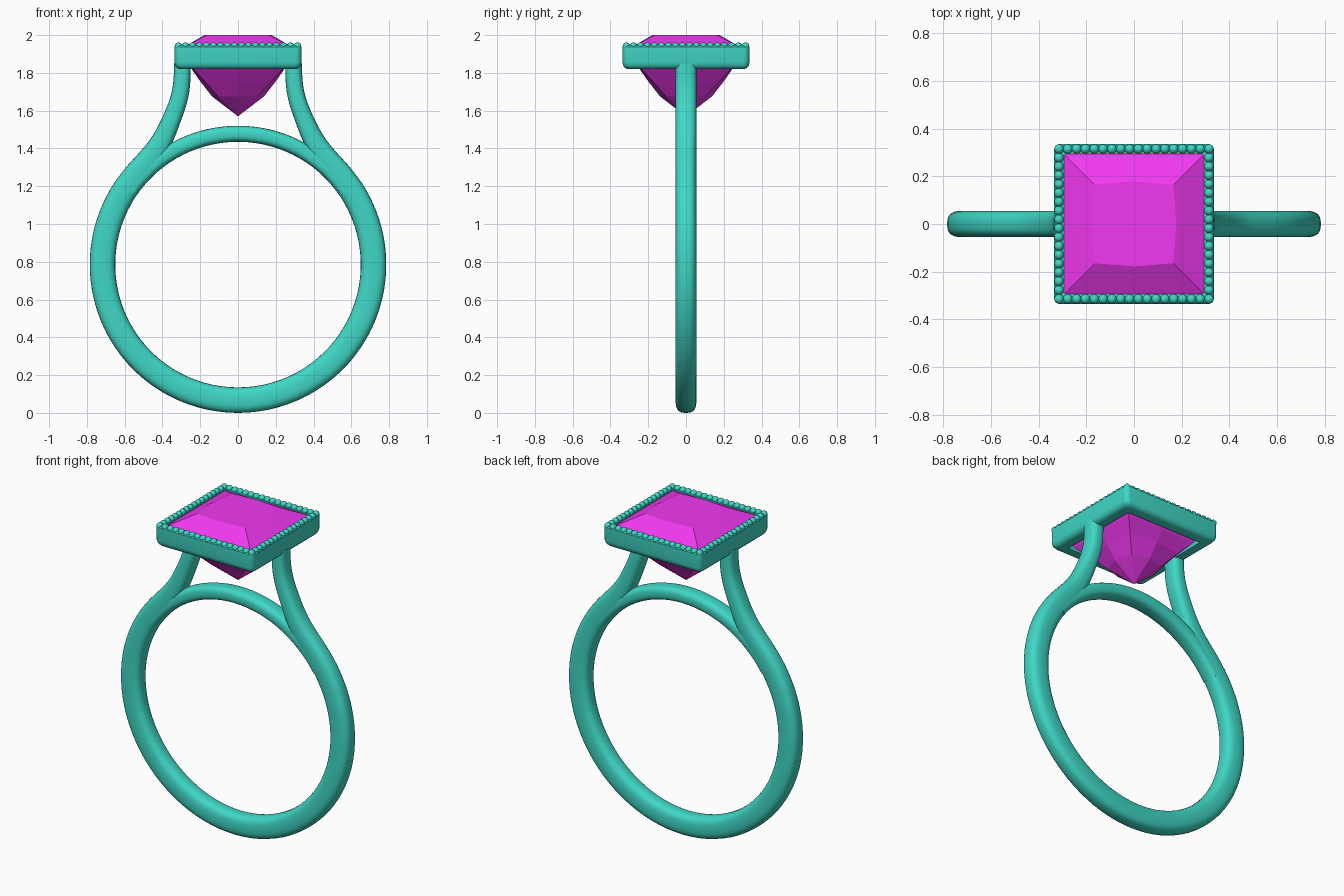
import bpy, bmesh, math
from mathutils import Vector

if "Cube" in bpy.data.objects:
    bpy.data.objects.remove(bpy.data.objects["Cube"])


def material(name, color):
    m = bpy.data.materials.new(name)
    m.diffuse_color = color
    m.use_nodes = True
    m.node_tree.nodes["Principled BSDF"].inputs["Base Color"].default_value = m.diffuse_color
    return m


METAL = material("metal", (0.05, 0.68, 0.56, 1))
GEM = material("gem", (0.88, 0.04, 0.88, 1))
CZ = 0.785  # centre height of the band


def finish(name, bm, mat, smooth=True):
    bmesh.ops.recalc_face_normals(bm, faces=bm.faces)
    me = bpy.data.meshes.new(name)
    bm.to_mesh(me)
    bm.free()
    ob = bpy.data.objects.new(name, me)
    bpy.context.collection.objects.link(ob)
    me.materials.append(mat)
    if smooth:
        bpy.ops.object.select_all(action='DESELECT')
        ob.select_set(True)
        bpy.context.view_layer.objects.active = ob
        bpy.ops.object.shade_smooth_by_angle(angle=math.radians(40))
    return ob


def bridge(bm, rings, loop=False):
    n = len(rings[0])
    pairs = list(zip(rings, rings[1:])) + ([(rings[-1], rings[0])] if loop else [])
    for a, b in pairs:
        for i in range(n):
            j = (i + 1) % n
            bm.faces.new((a[i], a[j], b[j], b[i]))


def sweep(name, stations, half_y, n=28, power=2.8):
    """Loft a soft rounded section between outer and inner edge points in xz."""
    bm = bmesh.new()
    rings = []
    for (ox, oz), (ix, iz) in stations:
        ring = []
        for k in range(n):
            t = 2 * math.pi * k / n
            c, s = math.cos(t), math.sin(t)
            u = math.copysign(abs(c) ** (2 / power), c)
            v = math.copysign(abs(s) ** (2 / power), s)
            f = (1 + u) / 2
            ring.append(bm.verts.new((ix + (ox - ix) * f, v * half_y, iz + (oz - iz) * f)))
        rings.append(ring)
    bridge(bm, rings)
    bm.faces.new(rings[0])
    bm.faces.new(rings[-1])
    return finish(name, bm, METAL)


def on_circle(r, deg):
    a = math.radians(deg)
    return (r * math.cos(a), CZ + r * math.sin(a))


def spline(pts, steps=6):
    """Catmull-Rom through the inner points of the list."""
    out = []
    for i in range(1, len(pts) - 2):
        p0, p1, p2, p3 = (Vector(p) for p in pts[i - 1:i + 3])
        for k in range(steps):
            t = k / steps
            out.append(tuple(0.5 * (2 * p1 + (p2 - p0) * t + (2 * p0 - 5 * p1 + 4 * p2 - p3) * t * t
                                    + (3 * p1 - p0 - 3 * p2 + p3) * t ** 3)))
    return out + [tuple(pts[-2])]


# Band that flares up into the two shoulders
lower = [(on_circle(0.785, a), on_circle(0.65, a)) for a in range(-90, 30, 4)]
outer = [on_circle(0.785, 20), on_circle(0.785, 30), on_circle(0.785, 40), (0.466, 1.447),
         (0.385, 1.60), (0.347, 1.72), (0.338, 1.85), (0.338, 1.95)]
inner = [on_circle(0.65, 20), on_circle(0.65, 30), on_circle(0.653, 40), (0.382, 1.36),
         (0.297, 1.56), (0.258, 1.70), (0.250, 1.85), (0.250, 1.95)]
right = lower + list(zip(spline(outer), spline(inner)))
left = [((-o[0], o[1]), (-i[0], i[1])) for o, i in right[:0:-1]]
sweep("band", left + right, 0.055)

# Thin arch closing the finger hole under the stone
sweep("inner_arch", [(on_circle(0.735, a), on_circle(0.65, a)) for a in range(34, 147, 2)], 0.053)

# Square bezel: profile of (half size, height) swept round a soft square
bm = bmesh.new()
rings = []
for h, z in [(0.293, 1.94), (0.330, 1.945), (0.336, 1.938), (0.336, 1.855), (0.332, 1.838),
             (0.322, 1.825), (0.305, 1.82), (0.262, 1.82), (0.262, 1.84), (0.293, 1.90)]:
    r = 0.03 if h > 0.3 else 0.005
    ring = []
    for q in range(4):
        for k in range(6):
            a = math.radians(90 * q + 18 * k)
            sx, sy = ((1, 1), (-1, 1), (-1, -1), (1, -1))[q]
            ring.append(bm.verts.new((sx * (h - r) + r * math.cos(a),
                                      sy * (h - r) + r * math.sin(a), z)))
    rings.append(ring)
bridge(bm, rings, loop=True)
finish("bezel", bm, METAL)

# Beaded edge along the top of the bezel
bm = bmesh.new()
N, E = 17, 0.315
for q in range(4):
    a = q * math.pi / 2
    for k in range(N):
        t = -E + 2 * E * k / N
        ps = Vector((t * math.cos(a) + E * math.sin(a), t * math.sin(a) - E * math.cos(a), 1.942))
        made = bmesh.ops.create_uvsphere(bm, u_segments=14, v_segments=8, radius=0.02)
        bmesh.ops.translate(bm, verts=made["verts"], vec=ps)
finish("bead_edge", bm, METAL)

# Faceted square stone: rings of (corner, side middle, height), then a point
bm = bmesh.new()
rings = []
for c, m, z in [(0.165, 0.178, 2.0), (0.297, 0.297, 1.932), (0.297, 0.297, 1.915),
                (0.236, 0.245, 1.82), (0.175, 0.200, 1.755), (0.105, 0.137, 1.675)]:
    rings.append([bm.verts.new((x, y, z)) for x, y in
                  ((c, c), (0, m), (-c, c), (-m, 0), (-c, -c), (0, -m), (c, -c), (m, 0))])
bridge(bm, rings)
bm.faces.new(rings[0])
tip = bm.verts.new((0, 0, 1.57))
for i in range(8):
    bm.faces.new((rings[-1][i], rings[-1][(i + 1) % 8], tip))
finish("stone", bm, GEM, smooth=False)
